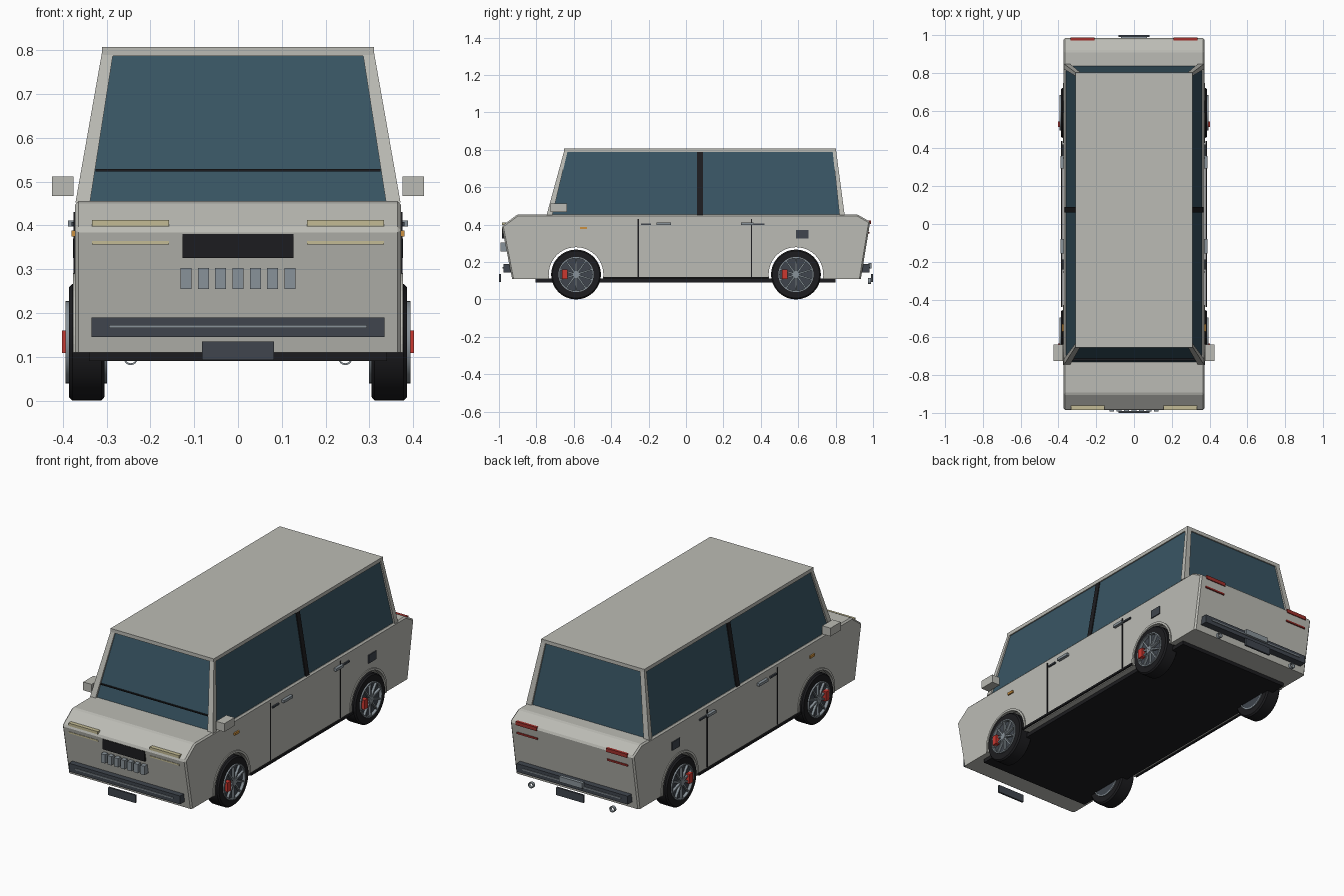
import bpy, bmesh, math
from mathutils import Matrix, Vector

if "Cube" in bpy.data.objects:
    bpy.data.objects.remove(bpy.data.objects["Cube"])

def mat(name, r, g, b):
    m = bpy.data.materials.new(name)
    m.diffuse_color = (r, g, b, 1)
    m.use_nodes = True
    m.node_tree.nodes["Principled BSDF"].inputs["Base Color"].default_value = m.diffuse_color
    return m

PAINT = mat("paint", .5, .5, .46)
GLASS = mat("glass", .04, .09, .125)
BLACK = mat("black", .012, .012, .014)
DARK = mat("dark_trim", .05, .06, .075)
STEEL = mat("steel", .25, .29, .32)
RED = mat("red", .35, .03, .025)
CALIPER = mat("caliper_red", .6, .04, .03)
AMBER = mat("amber", .6, .28, .05)
LAMP = mat("lamp", .55, .5, .3)

def finish(name, bm, m, smooth=False):
    bmesh.ops.recalc_face_normals(bm, faces=bm.faces[:])
    me = bpy.data.meshes.new(name)
    bm.to_mesh(me)
    bm.free()
    me.materials.append(m)
    ob = bpy.data.objects.new(name, me)
    bpy.context.collection.objects.link(ob)
    if smooth:
        bpy.context.view_layer.objects.active = ob
        ob.select_set(True)
        bpy.ops.object.shade_smooth_by_angle(angle=math.radians(35))
        ob.select_set(False)
    return ob

def add_loft(bm, a, za, b, zb):
    """Hexahedron between rectangles a and b, each (x0, x1, y0, y1)."""
    ring = lambda r, z: [bm.verts.new((r[i], r[j], z)) for i, j in ((0, 2), (1, 2), (1, 3), (0, 3))]
    lo, hi = ring(a, za), ring(b, zb)
    bm.faces.new(lo[::-1])
    bm.faces.new(hi)
    for i in range(4):
        bm.faces.new((lo[i], lo[i - 3], hi[i - 3], hi[i]))
    return lo + hi

def loft(name, a, za, b, zb, m):
    bm = bmesh.new()
    add_loft(bm, a, za, b, zb)
    return finish(name, bm, m)

def box(name, x0, x1, y0, y1, z0, z1, m):
    return loft(name, (x0, x1, y0, y1), z0, (x0, x1, y0, y1), z1, m)

def sides(name, x0, x1, y0, y1, z0, z1, m):
    for s, tag in ((1, "right"), (-1, "left")):
        box(f"{name}_{tag}", *sorted((s * x0, s * x1)), y0, y1, z0, z1, m)

def prism(bm, pts, x0, x1):
    """Extrude a (y, z) outline along x."""
    f = bm.faces.new([bm.verts.new((x0, y, z)) for y, z in pts])
    ext = bmesh.ops.extrude_face_region(bm, geom=[f], use_keep_orig=True)
    bmesh.ops.translate(bm, vec=(x1 - x0, 0, 0),
                        verts=[g for g in ext["geom"] if isinstance(g, bmesh.types.BMVert)])

def lathe(bm, profile, centre, axis="x", n=48):
    """Revolve a closed (along-axis, radius) profile."""
    rings = []
    for k in range(n):
        t = 2 * math.pi * k / n
        c, s = math.cos(t), math.sin(t)
        rings.append([bm.verts.new(Vector(centre) + Vector(
            (a, r * c, r * s) if axis == "x" else (r * c, a, r * s))) for a, r in profile])
    for k in range(n):
        p, q = rings[k - 1], rings[k]
        for i in range(len(profile)):
            bm.faces.new((p[i - 1], p[i], q[i], q[i - 1]))

WY, WZ, AR = .588, .133, .15

def arc(cy, r, n=28):
    a0 = math.asin((.11 - WZ) / r)
    return [(cy + r * math.cos(a), WZ + r * math.sin(a))
            for a in (math.pi - a0 + (2 * a0 - math.pi) * i / n for i in range(n + 1))]

# Lower body with wheel openings cut through and chamfered outer edges
bm = bmesh.new()
outline = [(-.93, .11)] + arc(-WY, AR) + arc(WY, AR) + [
    (.935, .11), (.985, .415), (.915, .455), (-.90, .455), (-.985, .392)]
prism(bm, outline, -.372, .372)
def outer(e):
    return all(min(math.hypot(v.co.y - c, v.co.z - WZ) for c in (-WY, WY)) > AR + .01
               for v in e.verts) and max(v.co.z for v in e.verts) > .2
bmesh.ops.bevel(bm, geom=[e for e in bm.edges if outer(e)], offset=.008,
                segments=1, affect="EDGES", clamp_overlap=True)
finish("body", bm, PAINT)
box("floor", -.34, .34, -.805, .80, .09, .112, BLACK)

# Cabin: glass, corner pillars, centre pillars, roof
loft("cabin_glass", (-.362, .362, -.733, .838), .45, (-.303, .303, -.644, .795), .795, GLASS)
for s, side in ((1, "right"), (-1, "left")):
    def strip(name, xb, yb, xt, yt, m):
        loft(f"{name}_{side}", (*sorted(s * x for x in xb), *yb), .452,
             (*sorted(s * x for x in xt), *yt), .792, m)
    strip("front_pillar", (.338, .371), (-.745, -.714), (.285, .311), (-.652, -.633), PAINT)
    strip("rear_pillar", (.338, .371), (.82, .848), (.285, .311), (.784, .803), PAINT)
    strip("centre_pillar", (.34, .367), (.06, .09), (.28, .308), (.06, .09), BLACK)
box("roof", -.311, .311, -.653, .803, .787, .807, PAINT)
box("windscreen_line", -.325, .325, -.722, -.708, .523, .528, BLACK)

# Front face
box("grille_panel", -.127, .127, -.985, -.965, .325, .38, BLACK)
for i in range(7):
    x = (i - 3) * .0395
    box(f"grille_slat_{i}", x - .0125, x + .0125, -.993, -.955, .255, .303, STEEL)
box("front_bumper", -.335, .335, -.977, -.93, .145, .19, DARK)
box("front_bumper_strip", -.295, .295, -.982, -.97, .166, .172, STEEL)
box("front_plate", -.082, .082, -1, -.99, .093, .135, DARK)
sides("headlight", .157, .333, -.984, -.962, .397, .412, LAMP)
sides("lower_headlight", .157, .333, -.982, -.965, .356, .364, LAMP)

# Rear face
box("rear_bumper", -.335, .335, .93, .98, .145, .19, DARK)
box("rear_bumper_strip", -.295, .295, .97, .985, .166, .172, STEEL)
box("rear_plate", -.082, .082, .99, 1, .093, .135, DARK)
box("rear_step", -.07, .07, .975, .993, .165, .195, STEEL)
sides("tail_light", .21, .335, .965, .988, .402, .422, RED)
sides("lower_tail_light", .21, .335, .965, .982, .352, .361, RED)
for s, side in ((1, "right"), (-1, "left")):
    bm = bmesh.new()
    lathe(bm, [(-.008, .012), (-.008, .016), (.008, .016), (.008, .012)], (s * .245, .98, .097), "y", 24)
    finish(f"exhaust_{side}", bm, STEEL, True)

# Side details
sides("mirror", .375, .425, -.725, -.637, .467, .512, PAINT)
sides("sill", .378, .387, -.44, .44, .109, .12, BLACK)
sides("front_door_gap", .368, .375, -.258, -.252, .12, .43, BLACK)
sides("rear_door_gap", .368, .375, .347, .353, .12, .43, BLACK)
sides("front_handle", .37, .388, -.157, -.08, .397, .411, STEEL)
sides("front_handle_trim", .37, .38, -.24, -.187, .398, .407, DARK)
sides("rear_handle", .37, .388, .293, .36, .397, .411, STEEL)
sides("rear_handle_trim", .37, .38, .36, .42, .398, .407, DARK)
sides("side_marker", .37, .38, -.568, -.53, .375, .388, AMBER)
sides("filler_flap", .37, .377, .588, .655, .325, .37, DARK)

# Wheels and arch lips
for end, cy in (("front", -WY), ("rear", WY)):
    for s, side in ((1, "right"), (-1, "left")):
        tag = f"{end}_{side}"
        c = (0, cy, WZ)
        bm = bmesh.new()
        prism(bm, arc(cy, .158) + arc(cy, .146)[::-1], s * .35, s * .377)
        finish(f"arch_lip_{tag}", bm, PAINT)
        bm = bmesh.new()
        lathe(bm, [(s * x, r) for x, r in ((.305, .09), (.305, .125), (.312, .133), (.378, .133),
                                           (.386, .126), (.386, .09))], c)
        finish(f"tyre_{tag}", bm, BLACK, True)
        bm = bmesh.new()
        lathe(bm, [(s * x, r) for x, r in ((.302, .001), (.302, .091), (.378, .091), (.378, .001))], c)
        finish(f"wheel_disc_{tag}", bm, DARK, True)
        # Rim with ten spokes and hub
        bm = bmesh.new()
        for xa, xb in ((.375, .394), (.299, .31)):
            lathe(bm, [(s * x, r) for x, r in ((xa, .087), (xa, .094), (xb, .094), (xb, .087))], c)
        lathe(bm, [(s * x, r) for x, r in ((.375, .001), (.375, .018), (.394, .018), (.394, .001))], c, n=24)
        for k in range(10):
            vs = add_loft(bm, (*sorted((s * .376, s * .391)), -.005, .005), .014,
                          (*sorted((s * .376, s * .391)), -.0035, .0035), .089)
            bmesh.ops.transform(bm, verts=vs, matrix=Matrix.Translation(c) @
                                Matrix.Rotation(2 * math.pi * k / 10, 4, "X"))
        finish(f"rim_{tag}", bm, STEEL, True)
        box(f"brake_caliper_{tag}", *sorted((s * .38, s * .402)), cy - .075, cy - .045, .108, .16, CALIPER)
